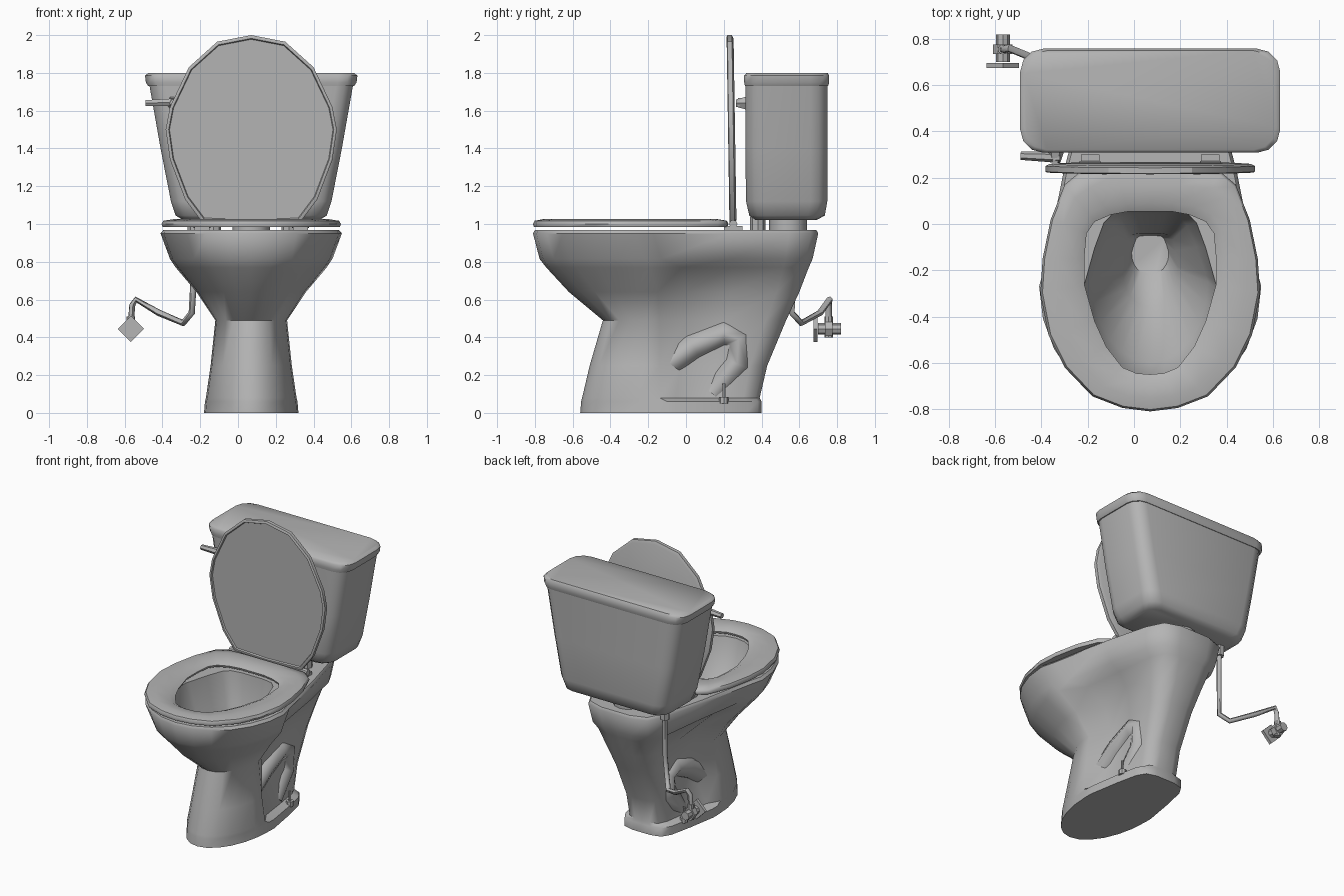
import bpy, bmesh, math
from mathutils import Vector

if "Cube" in bpy.data.objects:
    bpy.data.objects.remove(bpy.data.objects["Cube"])

CX = 0.07  # the fixture sits slightly right of the origin
mat = bpy.data.materials.new("grey ceramic")
mat.diffuse_color = (0.46, 0.46, 0.46, 1)
mat.use_nodes = True
mat.node_tree.nodes["Principled BSDF"].inputs["Base Color"].default_value = mat.diffuse_color


def finish(ob, angle=38):
    ob.data.materials.clear()
    ob.data.materials.append(mat)
    bpy.ops.object.select_all(action='DESELECT')
    ob.select_set(True)
    bpy.context.view_layer.objects.active = ob
    bpy.ops.object.shade_smooth_by_angle(angle=math.radians(angle))
    return ob


def loft(name, rings, caps=True, loop=False, angle=38):
    """Skin a list of equally long closed rings."""
    bm = bmesh.new()
    vs = [[bm.verts.new(p) for p in r] for r in rings]
    n = len(vs[0])
    pairs = list(zip(vs, vs[1:])) + ([(vs[-1], vs[0])] if loop else [])
    for a, b in pairs:
        for i in range(n):
            j = (i + 1) % n
            bm.faces.new((a[i], a[j], b[j], b[i]))
    if caps and not loop:
        bm.faces.new(vs[0])
        bm.faces.new(vs[-1])
    bmesh.ops.recalc_face_normals(bm, faces=bm.faces)
    me = bpy.data.meshes.new(name)
    bm.to_mesh(me)
    bm.free()
    ob = bpy.data.objects.new(name, me)
    bpy.context.collection.objects.link(ob)
    return finish(ob, angle)


def mirrored(half):
    """Close a half outline that starts and ends on the centre line."""
    return half + [(-x, y) for x, y in reversed(half[1:-1])]


def rod(name, a, b, r, sides=10, r2=None):
    a, b = Vector(a), Vector(b)
    q = (b - a).to_track_quat('Z', 'Y')
    rings = []
    for c, rad in ((a, r), (b, r if r2 is None else r2)):
        rings.append([c + q @ Vector((rad * math.cos(t), rad * math.sin(t), 0))
                      for t in (2 * math.pi * i / sides for i in range(sides))])
    return loft(name, rings)


def box(name, lo, hi):
    ring = [(lo[0], lo[1]), (hi[0], lo[1]), (hi[0], hi[1]), (lo[0], hi[1])]
    return loft(name, [[(x, y, z) for x, y in ring] for z in (lo[2], hi[2])])


def tube(name, pts, r, res=2, offset=(0, 0, 0), scale=(1, 1, 1)):
    cu = bpy.data.curves.new(name, 'CURVE')
    cu.dimensions = '3D'
    cu.bevel_depth, cu.bevel_resolution, cu.use_fill_caps = r, res, True
    sp = cu.splines.new('POLY')
    sp.points.add(len(pts) - 1)
    for p, c in zip(sp.points, pts):
        p.co = (*c, 1)
    ob = bpy.data.objects.new(name, cu)
    bpy.context.collection.objects.link(ob)
    ob.location, ob.scale = offset, scale
    bpy.ops.object.select_all(action='DESELECT')
    ob.select_set(True)
    bpy.context.view_layer.objects.active = ob
    bpy.ops.object.convert(target='MESH')
    return finish(bpy.context.view_layer.objects.active, 60)


# Bowl and pedestal: front half ellipse, recessed narrower rear
def bowl_ring(z, yf, ym, yb, wf, wa, wb, step=.1):
    half = [(wf * math.sin(t), ym - (ym - yf) * math.cos(t))
            for t in (math.radians(15 * k) for k in range(7))]
    half[0] = (0, yf)
    d = yb - ym
    half += [(wa, ym + step * d), ((wa + wb) / 2, ym + .52 * d), (wb, yb - .16 * d),
             (wb * .8, yb - .04 * d), (wb * .4, yb), (0, yb)]
    return [(CX + x, y, z) for x, y in mirrored(half)]


loft("bowl", [bowl_ring(*s) for s in (
    (0, -.56, -.1, .40, .25, .25, .18),
    (.06, -.555, -.1, .40, .245, .245, .18),
    (.08, -.55, -.14, .39, .24, .19, .14, .16),
    (.25, -.51, -.14, .43, .215, .13, .14, .2),
    (.49, -.44, -.14, .53, .19, .12, .16, .2),
    (.64, -.62, -.15, .60, .29, .17, .19, .2),
    (.77, -.74, -.19, .65, .40, .29, .23, .2),
    (.815, -.775, -.22, .67, .43, .385, .27),
    (.95, -.81, -.27, .70, .48, .455, .29),
    (.968, -.80, -.27, .69, .465, .44, .28),
    # inside of the bowl
    (.968, -.66, -.28, .06, .29, .28, .20),
    (.75, -.60, -.25, .04, .25, .24, .16),
    (.55, -.36, -.2, -.04, .12, .12, .10),
    (.42, -.22, -.13, -.05, .08, .08, .06))], angle=50)

# Trapway bulging from both recessed sides
tube("trapway", [(0, -.12, .24), (0, .04, .35), (0, .2, .42), (0, .28, .39),
                 (0, .27, .26), (0, .14, .10)], .10, 3, (CX, 0, 0), (1.75, 1, 1))

# Seat ring
outer = [(0, -.81), (.12, -.795), (.25, -.745), (.37, -.62), (.44, -.48), (.475, -.3),
         (.465, -.15), (.43, .02), (.37, .17), (.31, .22), (.15, .225), (0, .225)]
inner = [(0, -.65), (.06, -.645), (.12, -.62), (.19, -.53), (.24, -.42), (.285, -.26),
         (.285, -.15), (.275, -.04), (.24, .01), (.17, .04), (.09, .055), (0, .055)]


def seat_ring(f, z):
    half = [(a[0] + (b[0] - a[0]) * f, a[1] + (b[1] - a[1]) * f)
            for a, b in zip(outer, inner)]
    return [(CX + x, y, z) for x, y in mirrored(half)]


loft("seat", [seat_ring(f, z) for f, z in (
    (.03, .985), (0, 1.0), (.05, 1.017), (.35, 1.026), (.8, 1.018), (1, 1.0), (.97, .985))],
    loop=True, angle=50)

# Raised seat cover with a shallow recessed face
cover = [(0, 2.0), (.18, 1.965), (.33, 1.83), (.43, 1.62), (.453, 1.5), (.43, 1.34),
         (.35, 1.13), (.26, 1.01), (0, 1.0)]


def cover_ring(s, dy):
    return [(CX + x * s, .23 - .015 * (z - 1) + dy, 1.5 + (z - 1.5) * s)
            for x, z in mirrored(cover)]


loft("seat_cover", [cover_ring(s, d) for s, d in (
    (.96, .037), (1, .028), (1, .004), (.985, 0), (.965, 0), (.955, .01))], angle=30)


# Tank and its top
def tank_ring(z, hw, y0, y1, r):
    pts = []
    for cx, cy, a0 in ((hw - r, y1 - r, 0), (r - hw, y1 - r, 90),
                       (r - hw, y0 + r, 180), (hw - r, y0 + r, 270)):
        for k in range(4):
            t = math.radians(a0 + 30 * k)
            pts.append((CX + cx + r * math.cos(t), cy + r * math.sin(t), z))
    return pts


loft("tank", [tank_ring(*s) for s in (
    (1.02, .36, .37, .69, .08), (1.045, .40, .335, .735, .09), (1.12, .425, .318, .748, .09),
    (1.40, .48, .314, .748, .09), (1.74, .54, .314, .748, .09))], angle=50)
loft("tank_top", [tank_ring(*s) for s in (
    (1.73, .545, .312, .752, .09), (1.75, .558, .308, .758, .1),
    (1.785, .562, .308, .758, .1), (1.80, .545, .32, .75, .1))], angle=50)

# Supports between tank and bowl
rod("tank_outlet", (CX, .54, .95), (CX, .54, 1.04), .10, 12)
for s in (-1, 1):
    rod("tank_bolt", (CX + s * .2, .38, .95), (CX + s * .2, .38, 1.04), .04, 8)
    # seat hinges
    x = CX + s * .26
    box("hinge_foot", (x - .04, .20, .96), (x + .04, .30, .99))
    rod("hinge_pin", (x - .045, .25, 1.0), (x + .045, .25, 1.0), .022, 8)
    # floor bolts
    x = CX + s * .195
    rod("floor_washer", (x, .2, .05), (x, .2, .085), .025, 8)
    rod("floor_bolt", (x, .2, .08), (x, .2, .155), .009, 6)

# Flush handle
rod("handle_hub", (-.34, .32, 1.64), (-.34, .265, 1.64), .040, 6, .022)
rod("handle_lever", (-.32, .288, 1.645), (-.49, .295, 1.64), .024, 6, .018)

# Water supply pipe and stop valve
rod("supply_nut", (-.235, .57, .95), (-.235, .57, 1.03), .032, 6)
tube("supply_pipe", [(-.235, .57, .98), (-.235, .57, .70), (-.245, .56, .53), (-.29, .61, .475),
                     (-.42, .71, .53), (-.54, .76, .60), (-.56, .755, .57),
                     (-.567, .755, .47)], .017, 1)
rod("valve_body", (-.567, .70, .445), (-.567, .82, .445), .03, 8)
rod("valve_stem", (-.567, .755, .40), (-.567, .755, .51), .022, 8)
rod("valve_nut", (-.567, .735, .445), (-.567, .775, .445), .042, 6)
rod("valve_knob", (-.567, .675, .445), (-.567, .695, .445), .07, 4)
